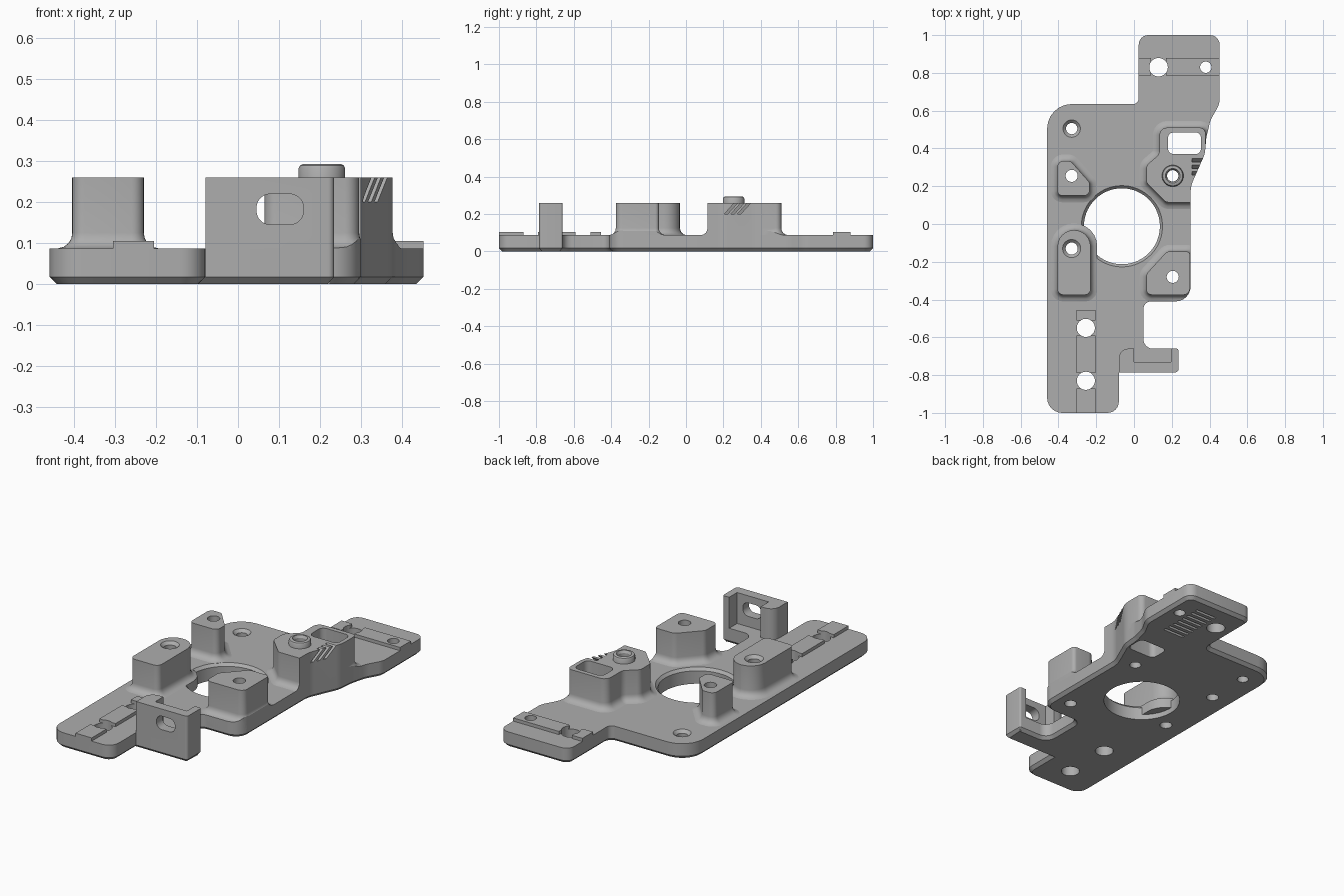
import bpy, bmesh, math
from mathutils import Vector, Matrix

if "Cube" in bpy.data.objects:
    bpy.data.objects.remove(bpy.data.objects["Cube"], do_unlink=True)

grey = bpy.data.materials.new("plain grey")
grey.use_nodes = True
grey.diffuse_color = (0.42, 0.42, 0.42, 1)
grey.node_tree.nodes["Principled BSDF"].inputs["Base Color"].default_value = grey.diffuse_color

TOP, BOSS = 0.087, 0.26


def rounded(corners, steps=6):
    """Counter-clockwise outline from (x, y, radius) corners."""
    pts = []
    for i, (x, y, r) in enumerate(corners):
        p = Vector((x, y))
        a = (p - Vector(corners[i - 1][:2])).normalized()
        b = (Vector(corners[(i + 1) % len(corners)][:2]) - p).normalized()
        turn = math.atan2(a.x * b.y - a.y * b.x, a.dot(b))
        if r == 0:
            pts.append(p)
            continue
        start = p - a * r * math.tan(abs(turn) / 2)
        centre = start + Vector((-a.y, a.x)) * math.copysign(r, turn)
        for k in range(steps + 1):
            pts.append(centre + Matrix.Rotation(turn * k / steps, 2) @ (start - centre))
    return pts


def rect(x0, x1, y0, y1, r=0):
    return rounded([(x0, y0, r), (x1, y0, r), (x1, y1, r), (x0, y1, r)])


def circle(x, y, r, n=40):
    return [Vector((x + r * math.cos(math.tau * k / n), y + r * math.sin(math.tau * k / n)))
            for k in range(n)]


def offset(pts, d):
    out = []
    for i, p in enumerate(pts):
        a = (p - pts[i - 1]).normalized()
        b = (pts[(i + 1) % len(pts)] - p).normalized()
        na, nb = Vector((a.y, -a.x)), Vector((b.y, -b.x))
        out.append(p + (na + nb) * d / max(1 + na.dot(nb), 0.3))
    return out


def loft(bm, pts, levels, shear=(0, 0)):
    """Stack offset copies of an outline; levels are (height, offset)."""
    rings = []
    for z, d in levels:
        h = z - levels[0][0]
        rings.append([bm.verts.new((p.x + shear[0] * h, p.y + shear[1] * h, z))
                      for p in offset(pts, d)])
    n = len(pts)
    for lo, hi in zip(rings, rings[1:]):
        for i in range(n):
            j = (i + 1) % n
            bm.faces.new((lo[i], lo[j], hi[j], hi[i]))
    bm.faces.new(rings[0][::-1])
    bm.faces.new(rings[-1])


def make(name, *solids):
    bm = bmesh.new()
    for s in solids:
        loft(bm, *s)
    mesh = bpy.data.meshes.new(name)
    bm.to_mesh(mesh)
    bm.free()
    mesh.materials.append(grey)
    ob = bpy.data.objects.new(name, mesh)
    bpy.context.collection.objects.link(ob)
    return ob


def activate(ob):
    bpy.ops.object.select_all(action='DESELECT')
    ob.select_set(True)
    bpy.context.view_layer.objects.active = ob


def boolean(ob, tool, operation='DIFFERENCE'):
    activate(ob)
    mod = ob.modifiers.new("cut", 'BOOLEAN')
    mod.operation, mod.object, mod.solver = operation, tool, 'EXACT'
    bpy.ops.object.modifier_apply(modifier=mod.name)


# Plate outline
outline = rounded([
    (-0.46, -1, 0.08), (-0.08, -1, 0.06), (-0.08, -0.785, 0), (0.235, -0.785, 0.015),
    (0.235, -0.66, 0.01), (0.05, -0.66, 0.05), (0.05, -0.41, 0.04), (0.30, -0.41, 0.08),
    (0.30, 0.2, 0.15), (0.375, 0.37, 0.15), (0.383, 0.46, 0.15), (0.405, 0.55, 0.15),
    (0.453, 0.635, 0.1), (0.453, 1, 0.05), (0.025, 1, 0.05), (0.025, 0.635, 0.03),
    (-0.46, 0.635, 0.13)])
plate = make("base_plate", (outline, [(0, -0.017), (0.017, 0), (TOP, 0)]))
envelope = make("outline_tool", (outline, [(0.03, 0), (0.5, 0)]))

# Drilled holes, some with a countersunk mouth
through = [(-0.1, 0), (0.4, 0)]


def sunk(z):
    return [(-0.1, 0), (z - 0.016, 0), (z, 0.016), (z + 0.03, 0.016)]


drills = make(
    "drill_tool",
    (circle(-0.33, 0.255, 0.032), through),
    (circle(-0.33, -0.13, 0.032), sunk(BOSS)),
    (circle(0.205, -0.28, 0.032), through),
    (circle(0.205, 0.255, 0.03), through),
    (circle(-0.33, 0.505, 0.03), sunk(TOP)),
    (circle(0.13, 0.83, 0.049), through),
    (circle(0.38, 0.83, 0.03), through),
    (circle(-0.255, -0.55, 0.048), through),
    (circle(-0.255, -0.83, 0.048), through),
    (rect(0.18, 0.355, 0.37, 0.485, 0.03), through))

# Bore and the shallow vent grooves underneath
bore = make("bore_tool", (circle(-0.064, -0.012, 0.201, 72),
                          [(-0.1, 0.0), (TOP - 0.015, 0), (TOP, 0.014), (0.12, 0.014)]))
grooves = make("groove_tool", *[(rect(0.2, 0.33, 0.64 + k * 0.037, 0.656 + k * 0.037),
                                 [(-0.05, 0), (0.012, 0)]) for k in range(8)])
for tool in (drills, bore, grooves):
    boolean(plate, tool)

# Bosses with flared feet
flare = [(0.03, 0.035), (TOP, 0.035), (0.091, 0.02), (0.1, 0.009), (0.112, 0.002),
         (0.125, 0), (BOSS, 0)]
bosses = {
    "left_rear_boss": [(-0.405, 0.15, 0.025), (-0.235, 0.15, 0.03), (-0.235, 0.22, 0.03),
                       (-0.335, 0.333, 0.03), (-0.405, 0.333, 0.03)],
    "left_front_boss": [(-0.405, -0.375, 0.03), (-0.23, -0.375, 0.03),
                        (-0.23, -0.032, 0.087), (-0.405, -0.032, 0.087)],
    "right_front_boss": [(0.065, -0.375, 0.03), (0.296, -0.375, 0.035), (0.296, -0.145, 0.02),
                         (0.175, -0.145, 0.04), (0.065, -0.265, 0.04)],
    "right_rear_boss": [(0.065, 0.22, 0.03), (0.17, 0.115, 0.03), (0.378, 0.115, 0),
                        (0.378, 0.51, 0.03), (0.135, 0.51, 0.04), (0.135, 0.37, 0.045),
                        (0.065, 0.31, 0.04)]}
parts = [plate]
for name, corners in bosses.items():
    boss = make(name, (rounded(corners), flare))
    boolean(boss, envelope, 'INTERSECT')
    boolean(boss, drills)
    parts.append(boss)

# Slanted side slits in the right rear boss
slits = make("slit_tool", *[(rect(0.29, 0.4, y, y + 0.018), [(0.2, 0), (0.28, 0)], (0.3, 0.9))
                            for y in (0.205, 0.24, 0.275)])
boolean(parts[-1], slits)

# Collar on the right rear boss
collar = make("collar", (circle(0.205, 0.255, 0.057),
                         [(0.24, 0), (0.283, 0), (0.29, -0.004), (0.293, -0.01)]))
mouth = make("mouth_tool", (circle(0.205, 0.255, 0.031), [(0.2, 0), (0.28, 0), (0.3, 0.012)]))
boolean(collar, mouth)

# Upright bracket with a slotted window
bracket = make("slotted_bracket", (rounded([
    (-0.08, -0.785, 0), (0.235, -0.785, 0.015), (0.235, -0.66, 0.01), (0.195, -0.66, 0),
    (0.195, -0.73, 0), (0, -0.73, 0), (0, -0.66, 0), (-0.08, -0.66, 0.05)]),
    [(0.03, 0), (BOSS, 0)]))
window = make("window_tool", (rect(0.045, 0.16, 0.145, 0.22, 0.034), [(0.7, 0), (0.85, 0)]))
window.data.transform(Matrix.Rotation(math.pi / 2, 4, 'X'))
boolean(bracket, window)

# Raised strips beside the larger holes
strip = [(0.06, 0), (0.105, 0)]
front_rail = make("front_rail", *[(rect(-0.305, -0.205, a, b), strip)
                                  for a, b in ((-1, -0.87), (-0.79, -0.59), (-0.51, -0.455))])
rear_rail = make("rear_rail", *[(rect(a, b, 0.785, 0.88), strip)
                                for a, b in ((0.025, 0.09), (0.17, 0.453))])
for rail in (front_rail, rear_rail):
    boolean(rail, drills)
parts += [collar, bracket, front_rail, rear_rail]

# Remove the tools and shade the parts
for tool in (envelope, drills, bore, grooves, slits, mouth, window):
    bpy.data.objects.remove(tool, do_unlink=True)
for part in parts:
    activate(part)
    bpy.ops.object.shade_smooth_by_angle(angle=math.radians(30))
